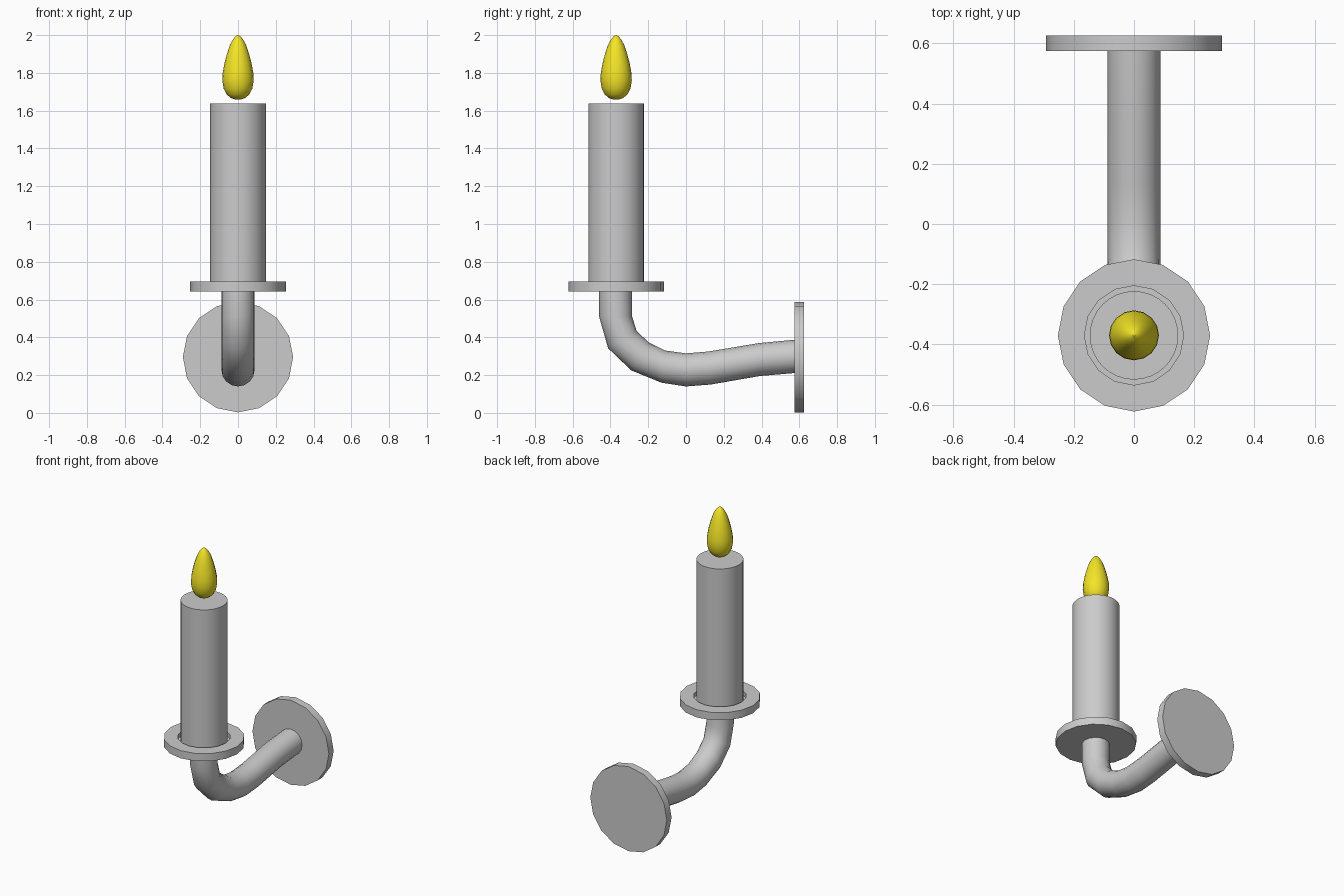
import bpy, bmesh, math
from mathutils import Vector, Matrix

if "Cube" in bpy.data.objects:
    bpy.data.objects.remove(bpy.data.objects["Cube"])


def finish(name, bm):
    bmesh.ops.recalc_face_normals(bm, faces=bm.faces)
    mesh = bpy.data.meshes.new(name)
    bm.to_mesh(mesh)
    bm.free()
    ob = bpy.data.objects.new(name, mesh)
    bpy.context.collection.objects.link(ob)
    bpy.ops.object.select_all(action='DESELECT')
    ob.select_set(True)
    bpy.context.view_layer.objects.active = ob
    bpy.ops.object.shade_smooth_by_angle(angle=math.radians(35))
    return ob


def loft(name, rings, matrix=Matrix()):
    """Skin a list of equal-length point rings and cap both ends."""
    bm = bmesh.new()
    loops = [[bm.verts.new(matrix @ Vector(p)) for p in r] for r in rings]
    n = len(loops[0])
    for a, b in zip(loops, loops[1:]):
        for i in range(n):
            j = (i + 1) % n
            bm.faces.new((a[i], a[j], b[j], b[i]))
    bm.faces.new(loops[0][::-1])
    bm.faces.new(loops[-1])
    return finish(name, bm)


def lathe(name, profile, matrix, n=16):
    """Spin (radius, height) points, vertices lying on the axes."""
    ang = [2 * math.pi * i / n for i in range(n)]
    rings = [[(r * math.cos(a), r * math.sin(a), h) for a in ang] for r, h in profile]
    return loft(name, rings, matrix)


CANDLE_Y = -0.37
stand = Matrix.Translation((0, CANDLE_Y, 0))

# round wall plate
wall = Matrix.Translation((0, 0.6, 0.295)) @ Matrix.Rotation(math.pi / 2, 4, 'X')
lathe("wall_plate", [(0.292, -0.026), (0.292, 0.026)], wall)

# curved arm: outer and inner side of the tube in the y-z plane
outer = [(-0.46, 0.65), (-0.46, 0.51), (-0.412, 0.342), (-0.29, 0.225), (-0.13, 0.16),
         (0, 0.14), (0.13, 0.15), (0.39, 0.195), (0.585, 0.212)]
inner = [(-0.285, 0.65), (-0.285, 0.51), (-0.262, 0.435), (-0.2, 0.375), (-0.11, 0.33),
         (0, 0.315), (0.12, 0.325), (0.39, 0.37), (0.585, 0.388)]
rings = []
for o, i in zip(outer, inner):
    mid, half = (Vector(o) + Vector(i)) / 2, (Vector(o) - Vector(i)) / 2
    ring = []
    for k in range(16):
        a = 2 * math.pi * k / 16
        p = mid + half * math.cos(a)
        ring.append((0.0875 * math.sin(a), p.x, p.y))
    rings.append(ring)
loft("arm", rings)

# drip dish with a recess for the candle
lathe("drip_dish", [(0.253, 0.642), (0.253, 0.695), (0.165, 0.695), (0.165, 0.665)], stand)

# candle
lathe("candle", [(0.147, 0.665), (0.147, 1.638)], stand, 32)

# flame
flame = lathe("flame", [(0.012, 1.658), (0.038, 1.667), (0.06, 1.686), (0.076, 1.717),
                        (0.083, 1.76), (0.081, 1.80), (0.072, 1.85), (0.059, 1.90),
                        (0.044, 1.945), (0.03, 1.972), (0.016, 1.991), (0.003, 2.0)], stand)
mat = bpy.data.materials.new("flame_yellow")
mat.diffuse_color = (0.9, 0.78, 0.02, 1)
mat.use_nodes = True
mat.node_tree.nodes["Principled BSDF"].inputs["Base Color"].default_value = mat.diffuse_color
flame.data.materials.append(mat)
